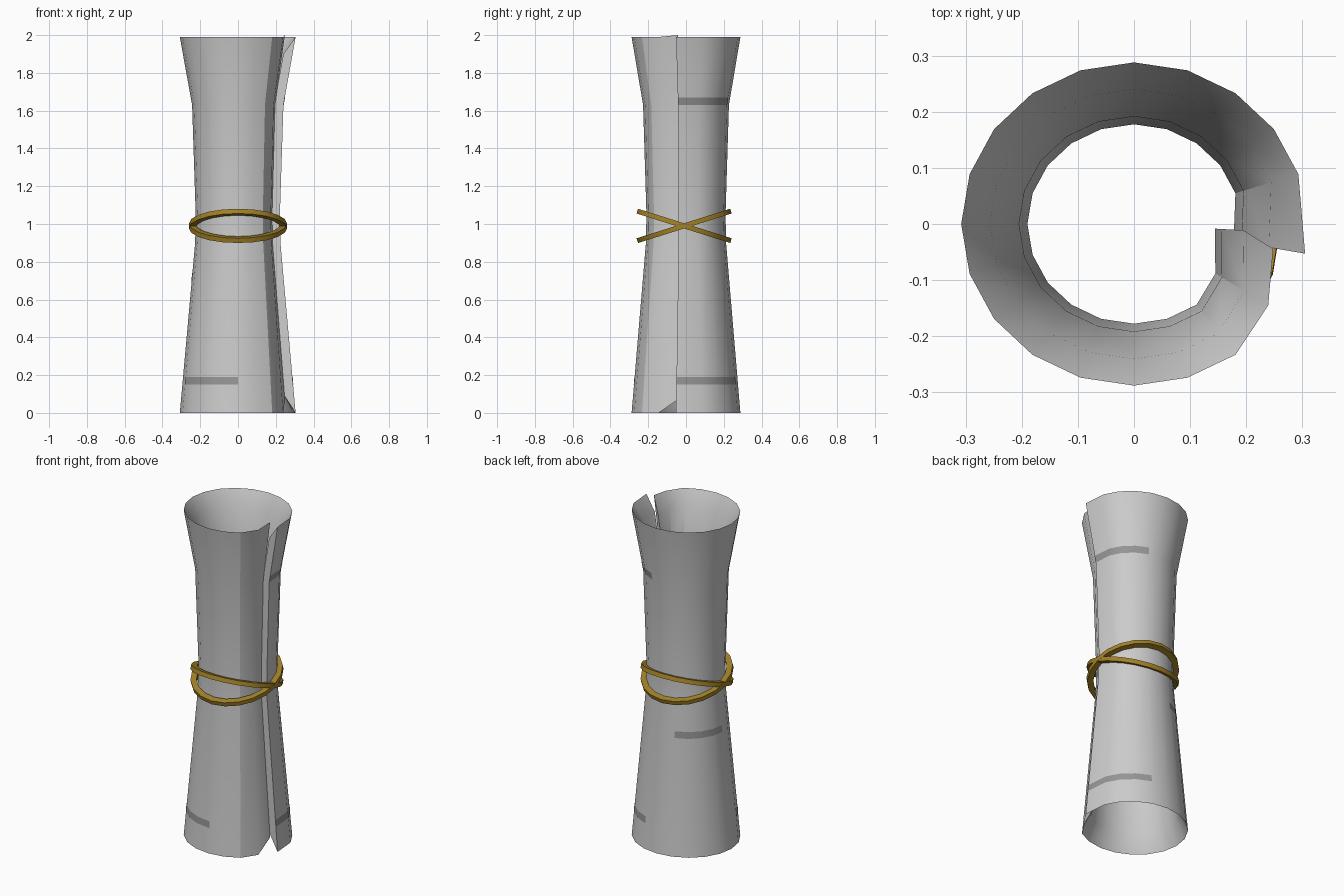
import bpy, bmesh
from math import sin, cos, radians, pi
from mathutils import Matrix

if "Cube" in bpy.data.objects:
    bpy.data.objects.remove(bpy.data.objects["Cube"])

RATIO = 0.935  # oval cross-section: y radius / x radius

# (height, x radius) from bottom to top
OUTER = [(0, .308), (.9, .227), (1.05, .224), (1.63, .243), (1.99, .308)]
INNER = [(.1, .257), (.9, .193), (1.05, .19), (1.63, .205), (1.9, .257)]


def material(name, rgb):
    m = bpy.data.materials.new(name)
    m.diffuse_color = (*rgb, 1)
    m.use_nodes = True
    m.node_tree.nodes["Principled BSDF"].inputs["Base Color"].default_value = m.diffuse_color
    return m


def finish(bm, name, mat=None, angle=30):
    bmesh.ops.recalc_face_normals(bm, faces=bm.faces)
    me = bpy.data.meshes.new(name)
    bm.to_mesh(me)
    bm.free()
    ob = bpy.data.objects.new(name, me)
    bpy.context.collection.objects.link(ob)
    if mat:
        me.materials.append(mat)
    bpy.ops.object.select_all(action='DESELECT')
    ob.select_set(True)
    bpy.context.view_layer.objects.active = ob
    if angle:
        bpy.ops.object.shade_smooth_by_angle(angle=radians(angle))
    return ob


def polar(r, deg, z):
    a = radians(deg)
    return (r * cos(a), r * RATIO * sin(a), z)


def radius_at(z):
    for (z0, r0), (z1, r1) in zip(OUTER, OUTER[1:]):
        if z0 <= z <= z1:
            return r0 + (r1 - r0) * (z - z0) / (z1 - z0)


# Rolled sheet: (angle, outer scale, inner angle, inner scale) per column
columns = [(-10.5, 1.007, -10.5, .95)]
columns += [(d, 1, d, 1) for d in range(18, 307, 18)]
columns += [(327, .926, 327, .91), (349.2, .82, 356.5, .76)]

bm = bmesh.new()
rings = []
for i, (ao, so, ai, si) in enumerate(columns):
    out = [bm.verts.new(polar(r * so, ao, z)) for z, r in OUTER]
    inn = [bm.verts.new(polar(r * si, ai, z)) for z, r in INNER]
    rings.append((out, inn))
# lifted corners of the inner tail
rings[-1][0][0].co.z = .07
rings[-1][0][-1].co.z = 2.0
for (o0, i0), (o1, i1) in zip(rings, rings[1:]):
    a, b = o0 + i0[::-1], o1 + i1[::-1]
    for k in range(len(a)):
        n = (k + 1) % len(a)
        bm.faces.new((a[k], b[k], b[n], a[n]))
for o, i in (rings[0], rings[-1]):
    for k in range(4):
        bm.faces.new((o[k], o[k + 1], i[k + 1], i[k]))
finish(bm, "rolled_sheet")

# Dark bands lying on the outside of the sheet
dark = material("dark_grey", (.3, .3, .3))


def band(name, z, angles):
    bm = bmesh.new()
    cols = []
    for d in angles:
        cols.append([bm.verts.new(polar(radius_at(h) * (1.007 if d < 0 else 1) + .0015, d, h))
                     for h in (z - .02, z + .02)])
    for a, b in zip(cols, cols[1:]):
        bm.faces.new((a[0], b[0], b[1], a[1]))
    finish(bm, name, dark)


edge = [-10.5, 18, 36, 54, 72]
band("upper_band", 1.65, edge)
band("lower_band", .17, edge)
band("middle_band", .72, range(108, 181, 18))
band("front_band", .17, range(198, 271, 18))

# Two crossed tie rings with a square section
gold = material("gold", (.36, .22, .02))


def tie_ring(name, tilt, sides=20):
    bm = bmesh.new()
    section = [(.226, -.013), (.26, -.013), (.26, .013), (.226, .013)]
    loops = [[bm.verts.new((r * cos(2 * pi * s / sides), r * sin(2 * pi * s / sides), z))
              for r, z in section] for s in range(sides)]
    for s in range(sides):
        a, b = loops[s], loops[(s + 1) % sides]
        for k in range(4):
            n = (k + 1) % 4
            bm.faces.new((a[k], b[k], b[n], a[n]))
    bm.transform(Matrix.Translation((0, -.01, .99)) @ Matrix.Rotation(radians(tilt), 4, 'X'))
    finish(bm, name, gold)


tie_ring("tie_ring_a", 17.5)
tie_ring("tie_ring_b", -17.5)
